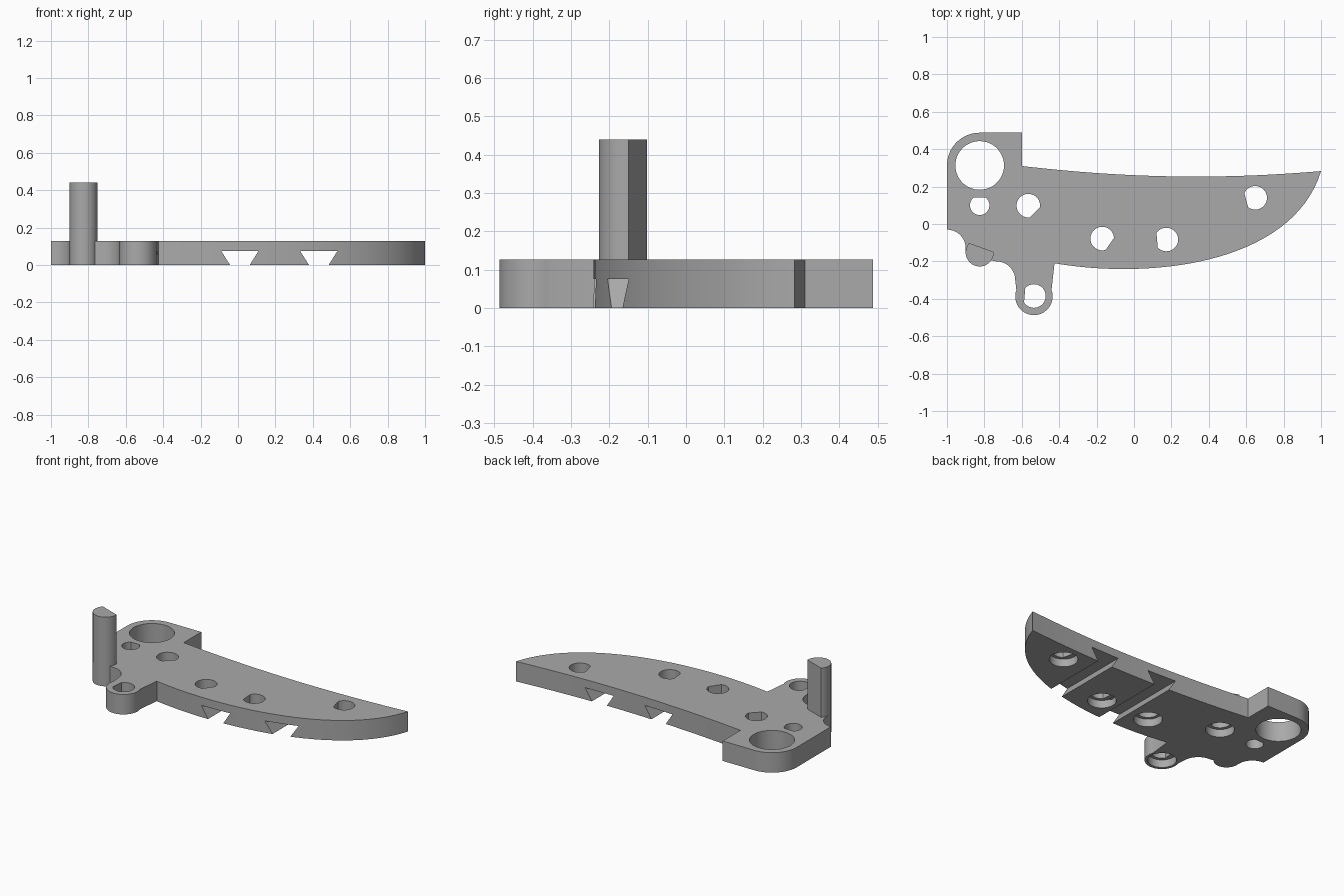
import bpy, bmesh
from math import cos, sin, radians
from mathutils import Vector
from mathutils.geometry import interpolate_bezier

if "Cube" in bpy.data.objects:
    bpy.data.objects.remove(bpy.data.objects["Cube"])

T = 0.127        # plate thickness
BORE = 0.05      # depth of the counterbores underneath

grey = bpy.data.materials.new("plain_grey")
grey.use_nodes = True
colour = (0.4, 0.4, 0.4, 1)
grey.diffuse_color = colour
grey.node_tree.nodes["Principled BSDF"].inputs["Base Color"].default_value = colour


def arc(cx, cy, r, start, end, n=16):
    steps = [radians(start + (end - start) * i / n) for i in range(n + 1)]
    return [(cx + r * cos(a), cy + r * sin(a)) for a in steps]


def bezier(*points, n=32):
    curve = interpolate_bezier(*[Vector((x, y, 0)) for x, y in points], n)
    return [(p.x, p.y) for p in curve]


def d_shape(cx, cy, r, direction, half):
    """Circle with one flat facing the given direction."""
    return arc(cx, cy, r, direction + half, direction + 360 - half, 32)


def prism(name, outline, low, high, along_y=False):
    bm = bmesh.new()
    verts = [bm.verts.new((a, low, b) if along_y else (a, b, low)) for a, b in outline]
    face = bm.faces.new(verts)
    top = bmesh.ops.extrude_face_region(bm, geom=[face])["geom"]
    shift = (0, high - low, 0) if along_y else (0, 0, high - low)
    bmesh.ops.translate(bm, vec=shift, verts=[v for v in top if isinstance(v, bmesh.types.BMVert)])
    bmesh.ops.recalc_face_normals(bm, faces=bm.faces)
    mesh = bpy.data.meshes.new(name)
    bm.to_mesh(mesh)
    bm.free()
    mesh.materials.append(grey)
    obj = bpy.data.objects.new(name, mesh)
    bpy.context.collection.objects.link(obj)
    return obj


def activate(obj):
    bpy.ops.object.select_all(action='DESELECT')
    obj.select_set(True)
    bpy.context.view_layer.objects.active = obj


def cut(target, cutter):
    cutter.hide_render = True
    mod = target.modifiers.new("cut", 'BOOLEAN')
    mod.operation, mod.solver, mod.object = 'DIFFERENCE', 'EXACT', cutter
    activate(target)
    bpy.ops.object.modifier_apply(modifier=mod.name)
    bpy.data.objects.remove(cutter)


# Plate: ring corner, left edge, post boss, lug, then the long blade
outline = [(-0.6, 0.488)]
outline += arc(-0.825, 0.313, 0.175, 90, 180)
outline += arc(-1, -0.13, 0.1, 90, 0)
outline += arc(-0.825, -0.152, 0.075, 180, 325)
outline += arc(-0.735, -0.3, 0.1, 90, 0)
outline += arc(-0.535, -0.387, 0.1, 160, 380, 28)
outline += bezier((-0.425, -0.21), (0.1, -0.3), (0.85, -0.21), (1, 0.283))
outline += bezier((1, 0.283), (0.5, 0.24), (0, 0.24), (-0.6, 0.31))[1:]
plate = prism("plate", outline, 0, T)

# Large round opening
cut(plate, prism("ring_cutter", arc(-0.825, 0.313, 0.13, 0, 354, 59), -0.1, T + 0.1))

# Small hole with a flat
cut(plate, prism("small_hole_cutter", d_shape(-0.825, 0.1, 0.052, 90, 35), -0.1, T + 0.1))

# Keyed holes with round counterbores below: x, y, flat direction
for x, y, direction in [(-0.565, 0.098, -45), (-0.17, -0.078, -35), (0.173, -0.083, 185),
                        (0.648, 0.14, 195), (-0.535, -0.385, 175)]:
    cut(plate, prism("hole_cutter", d_shape(x, y, 0.063, direction, 38), -0.1, T + 0.1))
    cut(plate, prism("bore_cutter", arc(x, y, 0.083, 0, 352, 44), -0.1, BORE))

# Dovetail grooves across the underside
for x in (0.01, 0.432):
    profile = [(x - 0.04, -0.02), (x + 0.04, -0.02), (x + 0.1, 0.075), (x - 0.1, 0.075)]
    cut(plate, prism("dovetail_cutter", profile, -0.7, 0.7, True))

# Upright post with one flat side
post = prism("post", d_shape(-0.825, -0.152, 0.075, 70, 68), T, 0.44)

for obj in (plate, post):
    activate(obj)
    bpy.ops.object.shade_smooth_by_angle(angle=radians(30))
